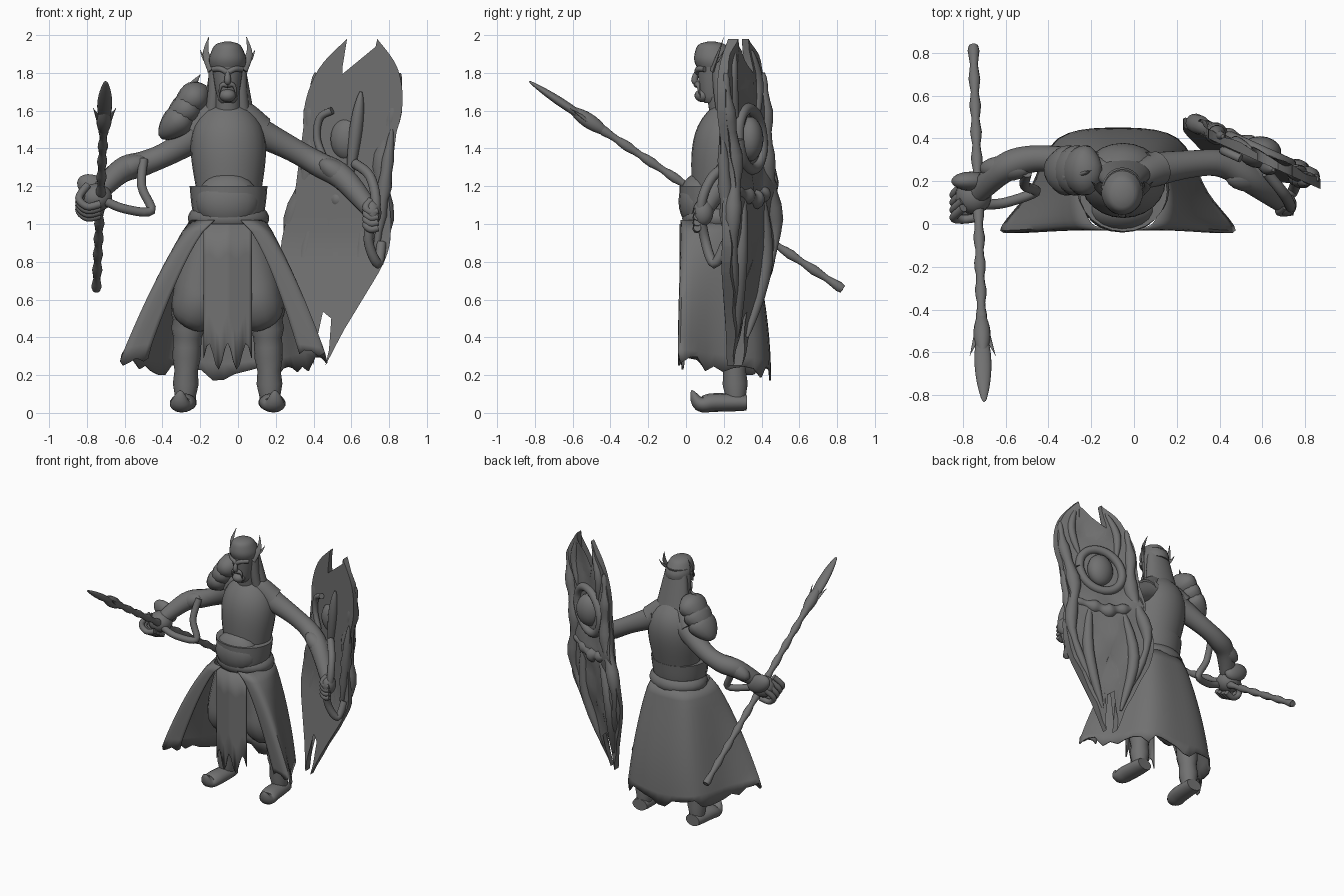
import bpy, bmesh, math, random
from mathutils import Vector, Matrix

cube = bpy.data.objects.get("Cube")
if cube:
    bpy.data.objects.remove(cube, do_unlink=True)

random.seed(4)
grey = bpy.data.materials.new("dark grey")
grey.use_nodes = True
tone = (.165, .165, .165, 1)
grey.diffuse_color = tone
grey.node_tree.nodes["Principled BSDF"].inputs["Base Color"].default_value = tone
MID = -.055  # symmetry line of the body


def finish(name, bm, thickness=0):
    """Turn a bmesh into a smooth-shaded grey object."""
    bmesh.ops.recalc_face_normals(bm, faces=bm.faces)
    mesh = bpy.data.meshes.new(name)
    bm.to_mesh(mesh)
    bm.free()
    mesh.materials.append(grey)
    obj = bpy.data.objects.new(name, mesh)
    bpy.context.collection.objects.link(obj)
    bpy.ops.object.select_all(action='DESELECT')
    obj.select_set(True)
    bpy.context.view_layer.objects.active = obj
    bpy.ops.object.shade_smooth_by_angle(angle=math.radians(45))
    if thickness:
        obj.modifiers.new("thickness", 'SOLIDIFY').thickness = thickness


def spline(points, steps=5):
    """Smooth curve through the given points."""
    points = [Vector(point) for point in points]
    padded = [points[0], *points, points[-1]]
    curve = []
    for a, b, c, d in zip(padded, padded[1:], padded[2:], padded[3:]):
        for step in range(steps):
            t = step / steps
            curve.append(b + (c - a) * t / 2 + (a - b * 2.5 + c * 2 - d / 2) * t ** 2
                         + ((b - c) * 3 + d - a) * t ** 3 / 2)
    return curve + [points[-1]]


def skin(name, rings, closed=True, thickness=0):
    """Join rows of points with quads; cap the ends of closed rings."""
    bm = bmesh.new()
    rows = [[bm.verts.new(point) for point in ring] for ring in rings]
    for row, following in zip(rows, rows[1:]):
        for i in range(0 if closed else 1, len(row)):
            bm.faces.new((row[i - 1], row[i], following[i], following[i - 1]))
    if closed:
        bm.faces.new(rows[0])
        bm.faces.new(rows[-1])
    finish(name, bm, thickness)


def circle(sides):
    return [(math.cos(math.tau * k / sides), math.sin(math.tau * k / sides)) for k in range(sides)]


def loft(name, base, top, width, depth, profile):
    """Stack of level ellipses from base to top, scaled by a profile rule."""
    rings = []
    for step in range(17):
        t = step / 16
        centre = Vector(base).lerp(Vector(top), t)
        size = profile(t)
        rings.append([centre + Vector((width * c, depth * s, 0)) * size for c, s in circle(24)])
    skin(name, rings)


# Thickness rules along a tube
def even(t):
    return 1

def spike(t):
    return 1 - t

def leaf(t):
    return .2 + .8 * math.sin(math.pi * t)

def knotted(t):
    return 1 + .2 * math.sin(t * 70)

def lumpy(t):
    return leaf(t) * (1 + .2 * math.sin(t * 30))

def muscled(t):
    return 1 - .55 * t - .14 * math.sin(math.tau * t)

def baggy(t):
    return (.75 + .35 * t) * math.sqrt(1 - t ** 6)

def wrapped(t):
    return 1 - .42 * t + .06 * math.sin(t * 25)

def curled(t):
    return .85 + .7 * t - 1.5 * t ** 2.5


def tube(name, points, thick, rule=even, flat=1, sides=14):
    """Sweep an ellipse along a smooth path without twisting."""
    path = spline(points)
    across = None
    rings = []
    for i, centre in enumerate(path):
        ahead = (path[min(i + 1, len(path) - 1)] - path[max(i - 1, 0)]).normalized()
        if across is None:
            across = ahead.cross(Vector((0, 1, 0) if abs(ahead.y) < .9 else (1, 0, 0)))
        across = (across - ahead * across.dot(ahead)).normalized()
        up = ahead.cross(across)
        radius = max(thick * rule(i / (len(path) - 1)), .002)
        rings.append([centre + (across * c + up * s * flat) * radius for c, s in circle(sides)])
    skin(name, rings)


def pair(name, points, thick, rule=even, flat=1):
    """A right-hand tube and its mirror on the left."""
    tube("right_" + name, points, thick, rule, flat)
    tube("left_" + name, [(2 * MID - x, y, z) for x, y, z in points], thick, rule, flat)


def ball(name, centre, size, tilt=0):
    bm = bmesh.new()
    matrix = Matrix.Translation(centre) @ Matrix.Rotation(tilt, 4, 'Y') @ Matrix.Diagonal((*size, 1))
    bmesh.ops.create_uvsphere(bm, u_segments=18, v_segments=12, radius=1, matrix=matrix)
    finish(name, bm)


# Torso, shoulders, neck, belt and sash
loft("torso", (-.045, .16, 1), (MID, .23, 1.64), .18, .155,
     lambda t: 1 + .15 * math.sin(4 * t - 1.4) - .65 * t ** 7)
pair("shoulder", [(MID, .21, 1.63), (-.14, .23, 1.58), (-.22, .26, 1.5)], .075, lambda t: .8 + .3 * t)
loft("neck", (MID, .2, 1.55), (MID, .17, 1.75), .07, .07, even)
loft("belt", (-.05, .14, .97), (-.05, .15, 1.2), .2, .18, lambda t: .93 - .2 * (1 - t) ** 4 + .1 * t)
ball("belt_front", (MID, .07, 1.12), (.17, .11, .15))
loft("sash", (-.05, .16, .98), (-.05, .16, 1.08), .215, .18, lambda t: 1 - .12 * (2 * t - 1) ** 2)

# Head, face and headdress
loft("head", (MID, .14, 1.64), (MID, .155, 1.9), .09, .1, lambda t: .4 + .6 * math.sqrt(t))
loft("headdress", (MID, .16, 1.83), (MID, .135, 1.965), .09, .1,
     lambda t: (1 + .07 * math.sin(6 * t)) * math.sqrt(1.05 - t ** 6))
loft("hair", (-.05, .25, 1.5), (MID, .19, 1.9), .15, .08, lambda t: 1 - .45 * t)
tube("nose", [(MID, .06, 1.82), (MID, .045, 1.76), (MID, .07, 1.74)], .018, leaf)
ball("beard", (MID, .09, 1.68), (.045, .045, .035))
pair("brow", [(MID, .06, 1.8), (-.09, .065, 1.82), (-.13, .1, 1.82)], .015)
pair("moustache", [(MID, .06, 1.74), (-.09, .065, 1.73), (-.1, .075, 1.67)], .02, spike)
pair("side_lock", [(-.12, .17, 1.86), (-.125, .18, 1.7), (-.14, .2, 1.56)], .035)
pair("head_wing", [(-.13, .14, 1.82), (-.17, .17, 1.9), (-.155, .2, 1.99)], .035, spike, .35)
pair("wing_barb", [(-.15, .15, 1.85), (-.18, .18, 1.88), (-.2, .2, 1.92)], .02, spike, .35)

# Arms and hands
tube("left_arm", [(.06, .25, 1.51), (.26, .28, 1.41), (.42, .28, 1.32), (.56, .2, 1.24), (.72, .08, 1.05)],
     .09, muscled)
tube("right_arm", [(-.16, .25, 1.5), (-.36, .3, 1.38), (-.5, .3, 1.32), (-.62, .25, 1.28), (-.75, .12, 1.15)],
     .09, muscled)
ball("left_hand", (.71, .09, 1.06), (.05, .055, .07))
ball("right_hand", (-.75, .13, 1.14), (.085, .085, .075))
ball("right_cuff", (-.76, .2, 1.19), (.1, .045, .065), .5)
ball("left_bracer", (.54, .22, 1.26), (.13, .07, .06), .6)
ball("right_bracer", (-.6, .26, 1.29), (.13, .06, .06), -.4)


def finger(name, knuckle, reach):
    offsets = [(.5, 1, 1), (-.5, 0, -.5), (.5, -.2, -1.5), (2, 0, -1.2)]
    tube(name, [Vector(knuckle) + Vector(offset) * reach for offset in offsets], .02)


for k in range(4):
    finger("right_finger", (-.82, .03 + .035 * k, 1.16 - .02 * k), .045)
    finger("left_finger", (.69, .06, 1.1 - .03 * k), .025)
tube("arm_guard_loop", [(-.5, .24, 1.34), (-.51, .18, 1.2), (-.46, .15, 1.07), (-.6, .1, 1.08), (-.7, .09, 1.12)],
     .024)

# Layered shoulder armour
for k in range(3):
    shift = Vector((-.04, 0, -.06)) * k
    plate = [(-.16, .25, 1.72), (-.23, .25, 1.67), (-.33, .26, 1.58)]
    tube("shoulder_plate", [Vector(point) + shift for point in plate], .085, leaf, 1.4)
tube("shoulder_crest", [(-.29, .22, 1.64), (-.25, .23, 1.72), (-.2, .25, 1.79)], .05, spike, .6)

# Trousers, wrapped shins and curled boots
pair("trouser", [(-.14, .16, 1), (-.2, .16, .7), (-.21, .17, .58), (-.26, .22, .47)], .15, baggy)
pair("shin", [(-.26, .23, .55), (-.27, .25, .35), (-.28, .265, .05)], .095, wrapped)
pair("boot", [(-.28, .32, .055), (-.29, .15, .055), (-.305, .07, .05), (-.305, .03, .12)], .05, curled, 1.4)


# Open skirt: mirrored waist and hem curves, joined by a bell-shaped wall
def both_sides(half):
    return spline([(-x, y) for x, y in half[:0:-1]] + half)


waist = both_sides([(0, .33), (.14, .3), (.2, .15), (.15, 0), (.07, -.03)])
hem = both_sides([(0, .45), (.28, .4), (.42, .15), (.55, -.03), (.4, -.03)])
ragged = [random.uniform(-.04, .04) for point in hem]
wall = []
for step in range(13):
    t = step / 12
    row = []
    for i, (high, low) in enumerate(zip(waist, hem)):
        edge = .19 + .12 * abs(2 * i / (len(hem) - 1) - 1) + (ragged[i] if t == 1 else 0)
        x = high.x + (low.x - high.x) * t ** .7 - .02 * t
        y = high.y + (low.y - high.y) * math.sin(t * math.pi / 2)
        row.append((MID + x, y, 1.02 + (edge - 1.02) * t))
    wall.append(row)
skin("skirt", wall, closed=False, thickness=.01)

# Front apron with torn lower edge
skin("front_apron", [[(MID + .016 * k, -.035 + .004 * abs(k), 1 - t * (.7 - .07 * math.cos(k)))
                      for k in range(-8, 9)] for t in (0, .25, .5, .75, 1)], closed=False, thickness=.01)


# Spear held in the right hand, pointing forward and up
def along(start, end, side=0):
    """Points between two fractions of the spear's length."""
    tail, tip = Vector((-.75, .83, .655)), Vector((-.7, -.83, 1.755))
    return [tail.lerp(tip, start + (end - start) * k / 9) + Vector((side * k / 9, 0, 0)) for k in range(10)]


tube("spear_shaft", along(0, .83), .023, knotted, sides=10)
ball("spear_butt", along(.01, 1)[0], (.026, .02, .026))
tube("spear_collar", along(.74, .88), .04, leaf)
tube("spear_blade", along(.8, 1), .045, lambda t: math.sqrt(math.sin(math.pi * t) * (1 - t / 2) + .001), .6)
for side in (-.06, .06):
    tube("spear_barb", along(.78, .87, side), .03, spike, .6)


# Horned shield: mirrored outline on a leaning axis, with relief on the outer face
def on_shield(h, z, lift):
    x = .4 + .13 * z + h
    return Vector((x, .575 - .45 * x - .2 * max(0, .9 - z) + lift, z))


def relief(h, z):
    band = .03 * math.exp(-((z - 1.13 - .4 * abs(h)) / .08) ** 2)
    return .025 + band + .012 * math.sin(h * 25) * math.sin(z * 17)


inner_prong = spline([(0, .82), (.035, .72), (.05, .5), (.03, .25)])
outer_edge = spline([(.03, .25), (.13, .5), (.27, .8), (.28, 1), (.22, 1.3), (.26, 1.6), (.21, 1.82), (.08, 1.98)])
inner_horn = spline([(.08, 1.98), (.085, 1.82), (.05, 1.71), (0, 1.69)])
half = [tuple(point) for point in inner_prong[:-1] + outer_edge[:-1] + inner_horn]
outline = half + [(-h, z) for h, z in half[-2:0:-1]]
bm = bmesh.new()
bm.faces.new([bm.verts.new((h, 0, z)) for h, z in outline])
bmesh.ops.triangulate(bm, faces=bm.faces[:])
cuts = [((0, 0, .08 * k), (0, 0, 1)) for k in range(4, 25)] + [((.05 * k, 0, 0), (1, 0, 0)) for k in range(-5, 6)]
for point, normal in cuts:
    bmesh.ops.bisect_plane(bm, geom=bm.verts[:] + bm.edges[:] + bm.faces[:], plane_co=point, plane_no=normal)
grown = bmesh.ops.extrude_face_region(bm, geom=bm.faces[:])["geom"]
outer = {item for item in grown if isinstance(item, bmesh.types.BMVert)}
for vert in bm.verts:
    h, z = vert.co.x, vert.co.z
    vert.co = on_shield(h, z, relief(h, z) if vert in outer else -.02)
finish("shield", bm)

# Carved boss, rims, band and inner ribs of the shield
ball("shield_boss", on_shield(0, 1.45, .025), (.1, .075, .12))
tube("boss_ring", [on_shield(.14 * c, 1.45 + .16 * s, .03) for c, s in circle(12) + [(1, 0)]], .03)
for side in (-1, 1):
    rim = [(.22, 1.8), (.22, 1.6), (.19, 1.3), (.25, .95), (.12, .55)]
    tube("shield_rim", [on_shield(h * side, z, .02) for h, z in rim], .045, lumpy)
    tube("prong_ridge", [on_shield(h * side, z, .025) for h, z in ((.1, 1.2), (.15, .8), (.06, .4))], .04, leaf)
    tube("horn_ridge", [on_shield(h * side, z, .02) for h, z in ((.12, 1.55), (.15, 1.75), (.1, 1.92))], .03, leaf)
tube("shield_band", [on_shield(.06 * k, 1.13 + .015 * abs(k), .03) for k in range(-4, 5)], .045, lumpy)
hook = [(-.11, 1.33), (-.17, 1.45), (-.17, 1.56), (-.11, 1.6)]
tube("shield_hook", [on_shield(h, z, -.045) for h, z in hook], .02)
tube("inner_rib", [on_shield(.03, z, -.03) for z in (1.7, 1.5, 1.2)], .035, leaf)
tube("inner_edge", [on_shield(.22, z, -.02) for z in (1.5, 1.2, .85)], .035, lumpy)
tube("shield_strap", [(.62, .24, 1.32), (.7, .14, 1.25), (.73, .08, 1.1), (.69, .1, .92), (.74, .15, .79),
                      (.76, .21, .9)], .026)
